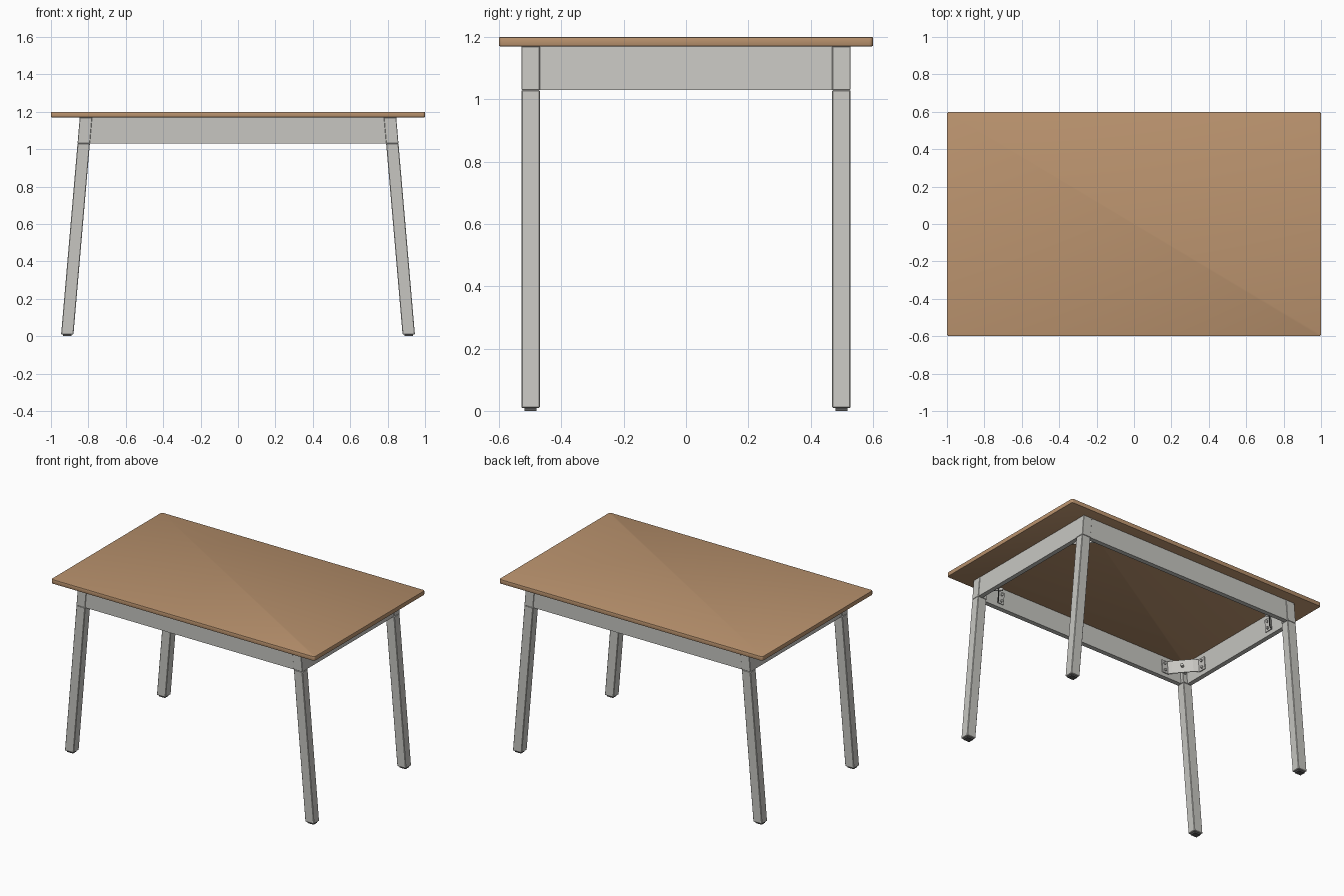
import bpy, bmesh
from mathutils import Matrix, Vector

if "Cube" in bpy.data.objects:
    bpy.data.objects.remove(bpy.data.objects["Cube"])

TOP_Z, JOINT_Z, FOOT_Z = 1.17, 1.03, 0.01   # underside of top, leg joint, leg end
LEAN = 0.086                                # outward splay of legs per unit height


def material(name, rgb):
    m = bpy.data.materials.new(name)
    m.use_nodes = True
    m.diffuse_color = (*rgb, 1)
    m.node_tree.nodes["Principled BSDF"].inputs["Base Color"].default_value = (*rgb, 1)
    return m


wood = material("oak wood", (0.49, 0.29, 0.155))
paint = material("warm grey paint", (0.57, 0.565, 0.535))
dark = material("dark grey plastic", (0.10, 0.10, 0.10))


def finish(name, bm, mat, sx=1, sy=1, lean=0.0):
    """Splay the mesh outwards below the top, mirror it and make an object."""
    for v in bm.verts:
        v.co.x = (v.co.x + lean * (TOP_Z - v.co.z)) * sx
        v.co.y *= sy
    bmesh.ops.recalc_face_normals(bm, faces=bm.faces)
    me = bpy.data.meshes.new(name)
    bm.to_mesh(me)
    bm.free()
    me.materials.append(mat)
    ob = bpy.data.objects.new(name, me)
    bpy.context.collection.objects.link(ob)
    return ob


def box(x, y, z, bevel=0.0):
    """Box between three (low, high) ranges."""
    bm = bmesh.new()
    size = [b - a for a, b in (x, y, z)]
    mid = [(a + b) / 2 for a, b in (x, y, z)]
    bmesh.ops.create_cube(bm, size=1, matrix=Matrix.Translation(mid) @ Matrix.Diagonal((*size, 1)))
    if bevel:
        bmesh.ops.bevel(bm, geom=bm.edges[:], offset=bevel, segments=1, affect='EDGES')
    return bm


def strip(path, thick, low, high):
    """Upright bent plate following a path in plan."""
    bm = bmesh.new()
    pts = [Vector(p) for p in path]
    rows = []
    for i, p in enumerate(pts):
        d = (pts[min(i + 1, len(pts) - 1)] - pts[max(i - 1, 0)]).normalized()
        n = Vector((-d.y, d.x)) * thick / 2
        rows.append([bm.verts.new((q.x, q.y, z))
                     for q, z in ((p - n, low), (p + n, low), (p + n, high), (p - n, high))])
    for a, b in zip(rows, rows[1:]):
        for k in range(4):
            bm.faces.new((a[k], a[(k + 1) % 4], b[(k + 1) % 4], b[k]))
    bm.faces.new(rows[0])
    bm.faces.new(rows[-1])
    return bm


def bolt(pos, axis, radius, length):
    bm = bmesh.new()
    turn = Vector(axis).to_track_quat('Z', 'Y').to_matrix().to_4x4()
    bmesh.ops.create_cone(bm, cap_ends=True, segments=12, radius1=radius, radius2=radius,
                          depth=length, matrix=Matrix.Translation(pos) @ turn)
    return bm


# Table top with rounded corners and eased edges
bm = box((-1, 1), (-0.6, 0.6), (TOP_Z, 1.2))
upright = [e for e in bm.edges if abs(e.verts[0].co.z - e.verts[1].co.z) > 0.01]
bmesh.ops.bevel(bm, geom=upright, offset=0.012, segments=4, profile=0.5, affect='EDGES')
rim = [e for e in bm.edges if abs(e.verts[0].co.z - e.verts[1].co.z) < 0.001]
bmesh.ops.bevel(bm, geom=rim, offset=0.004, segments=2, profile=0.5, affect='EDGES')
top = finish("table_top", bm, wood)
bpy.context.view_layer.objects.active = top
top.select_set(True)
bpy.ops.object.shade_smooth_by_angle()
top.select_set(False)

# Long aprons with slanted ends, at front and back
for sy, side in ((-1, "front"), (1, "back")):
    bm = box((-0.785, 0.785), (0.493, 0.525), (JOINT_Z, TOP_Z))
    for v in bm.verts:
        v.co.x += LEAN * (TOP_Z - v.co.z) * (1 if v.co.x > 0 else -1)
    finish(side + "_apron", bm, paint, 1, sy)

leg_x, leg_y = (0.78, 0.846), (0.469, 0.528)
plate = ((0.63, 0.489), (0.675, 0.489), (0.69, 0.465), (0.775, 0.365), (0.806, 0.345), (0.806, 0.29))

for sx, side in ((1, "left"), (-1, "right")):
    # Short apron, leaning with the legs
    bm = box((0.812, 0.843), (-0.47, 0.47), (JOINT_Z, TOP_Z))
    finish(side + "_apron", bm, paint, sx, 1, LEAN)

    for sy, end in ((-1, "front"), (1, "back")):
        tag = f"{end}_{side}_"
        # Leg post, corner block above the joint and foot pad
        finish(tag + "leg", box(leg_x, leg_y, (FOOT_Z, JOINT_Z), 0.003), paint, sx, sy, LEAN)
        finish(tag + "corner_block", box(leg_x, leg_y, (JOINT_Z, TOP_Z), 0.002), paint, sx, sy, LEAN)
        finish(tag + "foot_pad", box((0.79, 0.836), (0.479, 0.518), (0, FOOT_Z + 0.002)),
               dark, sx, sy, LEAN)

        # Bent corner bracket with screws and a bolt into the leg
        finish(tag + "bracket", strip(plate, 0.006, 1.055, 1.14), paint, sx, sy, LEAN)
        for n, z in enumerate((1.075, 1.12)):
            finish(f"{tag}long_screw_{n}", bolt((0.65, 0.484, z), (0, 1, 0), 0.009, 0.012),
                   paint, sx, sy, LEAN)
            finish(f"{tag}short_screw_{n}", bolt((0.801, 0.315, z), (1, 0, 0), 0.009, 0.012),
                   paint, sx, sy, LEAN)
        finish(tag + "bolt", bolt((0.755, 0.435, 1.098), (1, 0.85, 0), 0.01, 0.11),
               paint, sx, sy, LEAN)
